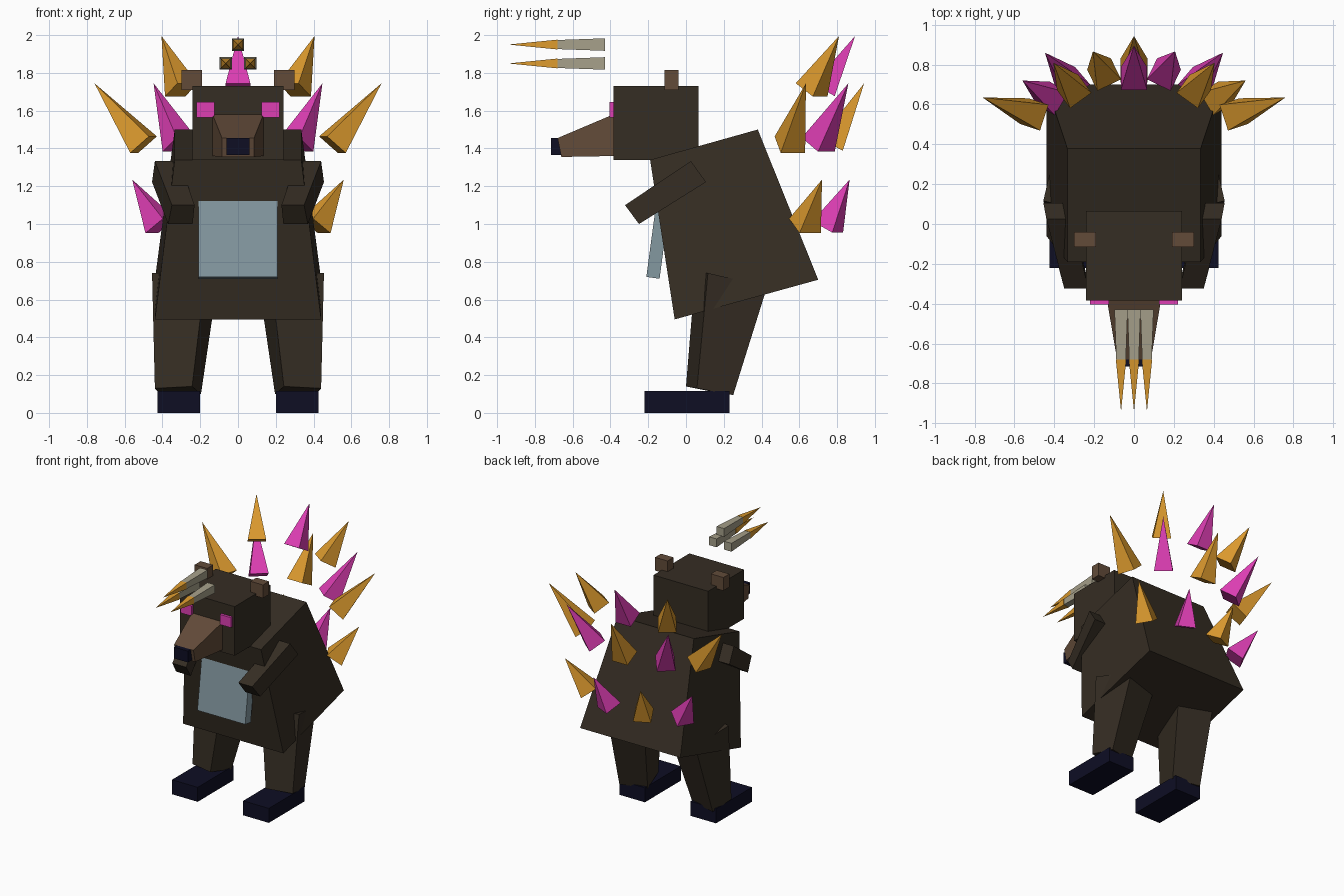
import bpy, bmesh
from mathutils import Vector

if "Cube" in bpy.data.objects:
    bpy.data.objects.remove(bpy.data.objects["Cube"])


def material(name, r, g, b):
    lin = lambda c: ((c / 255 + 0.055) / 1.055) ** 2.4 if c > 10 else c / 255 / 12.92
    m = bpy.data.materials.new(name)
    m.diffuse_color = (lin(r), lin(g), lin(b), 1)
    m.use_nodes = True
    m.node_tree.nodes["Principled BSDF"].inputs["Base Color"].default_value = m.diffuse_color
    return m


FUR = material("dark_fur", 53, 45, 35)
BROWN = material("muzzle_brown", 98, 75, 57)
NAVY = material("navy", 14, 14, 36)
BELLY = material("belly_blue_grey", 132, 152, 160)
PINK = material("pink", 222, 62, 180)
ORANGE = material("orange", 220, 154, 46)
BONE = material("bone_grey", 166, 160, 138)


def mesh_object(name, verts, faces, mat):
    bm = bmesh.new()
    vs = [bm.verts.new(v) for v in verts]
    for f in faces:
        bm.faces.new([vs[i] for i in f])
    bmesh.ops.recalc_face_normals(bm, faces=bm.faces)
    me = bpy.data.meshes.new(name)
    bm.to_mesh(me)
    bm.free()
    me.materials.append(mat)
    ob = bpy.data.objects.new(name, me)
    bpy.context.collection.objects.link(ob)
    return ob


def loft(name, a, b, mat):
    """Solid between two matching four-point ends."""
    sides = [(i, (i + 1) % 4, 4 + (i + 1) % 4, 4 + i) for i in range(4)]
    return mesh_object(name, a + b, [(0, 1, 2, 3), (4, 5, 6, 7)] + sides, mat)


def box(name, x, y, z, mat):
    ring = lambda h: [(x[0], y[0], h), (x[1], y[0], h), (x[1], y[1], h), (x[0], y[1], h)]
    return loft(name, ring(z[0]), ring(z[1]), mat)


def spike(name, base, tip, half, mat):
    """Four-sided pyramid with one base edge level."""
    base, tip = Vector(base), Vector(tip)
    axis = (tip - base).normalized()
    t = Vector((0, 0, 1)).cross(axis).normalized()
    u = axis.cross(t)
    corners = [base + half * (t * i + u * j) for i, j in ((-1, -1), (1, -1), (1, 1), (-1, 1))]
    return mesh_object(name, corners + [tip],
                       [(0, 1, 2, 3), (0, 1, 4), (1, 2, 4), (2, 3, 4), (3, 0, 4)], mat)


def band(w, front, back):
    """Four points across the body from a front and a back (y, z)."""
    return [(-w, *front), (w, *front), (w, *back), (-w, *back)]


# Torso and leaning belly plate
loft("torso", band(0.44, (-0.06, 0.495), (0.70, 0.705)),
     band(0.335, (-0.19, 1.34), (0.38, 1.50)), FUR)
loft("belly_plate", band(0.21, (-0.21, 0.72), (-0.14, 0.71)),
     band(0.21, (-0.155, 1.13), (-0.085, 1.12)), BELLY)

# Head, muzzle and nose
box("head", (-0.24, 0.24), (-0.385, 0.065), (1.34, 1.73), FUR)
loft("muzzle", band(0.135, (-0.385, 1.36), (-0.385, 1.58)),
     band(0.085, (-0.66, 1.355), (-0.68, 1.455)), BROWN)
box("nose", (-0.06, 0.06), (-0.715, -0.66), (1.365, 1.455), NAVY)

# Paired parts
for s, side in ((-1, "left"), (1, "right")):
    mir = lambda pts: [(s * x, y, z) for x, y, z in pts]
    box("eye_" + side, (s * 0.125, s * 0.22), (-0.405, -0.38), (1.565, 1.645), PINK)
    box("ear_" + side, (s * 0.19, s * 0.30), (-0.115, -0.04), (1.71, 1.815), BROWN)
    box("foot_" + side, (s * 0.20, s * 0.425), (-0.22, 0.23), (0, 0.115), NAVY)
    loft("arm_" + side,
         mir([(0.23, -0.323, 1.10), (0.35, -0.323, 1.10), (0.37, -0.249, 1.0), (0.24, -0.249, 1.0)]),
         mir([(0.31, 0.026, 1.333), (0.44, 0.026, 1.333), (0.455, 0.106, 1.222), (0.33, 0.106, 1.222)]),
         FUR)
    loft("leg_" + side,
         mir([(0.243, 0.0, 0.14), (0.44, 0.058, 0.13), (0.41, 0.25, 0.095), (0.196, 0.20, 0.10)]),
         mir([(0.17, 0.05, 0.75), (0.455, 0.116, 0.74), (0.383, 0.43, 0.67), (0.11, 0.37, 0.68)]),
         FUR)

    # Mirrored spikes on the back; the lowest row alternates colours across
    spike("top_spike_" + side, (s * 0.30, 0.665, 1.71), (s * 0.405, 0.81, 1.995), 0.066, ORANGE)
    spike("middle_spike_" + side, (s * 0.31, 0.70, 1.42), (s * 0.447, 0.86, 1.745), 0.068, PINK)
    spike("middle_outer_spike_" + side, (s * 0.50, 0.55, 1.42), (s * 0.76, 0.635, 1.745), 0.068, ORANGE)
    spike("lower_outer_spike_" + side, (s * 0.41, 0.63, 0.99), (s * 0.56, 0.72, 1.235), 0.066,
          ORANGE if s > 0 else PINK)
    spike("lower_inner_spike_" + side, (s * 0.15, 0.75, 0.985), (s * 0.206, 0.866, 1.235), 0.066,
          PINK if s > 0 else ORANGE)

# Centre spikes
spike("top_spike_centre", (0, 0.73, 1.71), (0, 0.895, 1.995), 0.066, PINK)
spike("middle_spike_centre", (0, 0.77, 1.42), (0, 0.943, 1.745), 0.068, ORANGE)

# Floating fingers with pointed claws
for i, (cx, cz) in enumerate(((-0.065, 1.85), (0, 1.95), (0.065, 1.85))):
    sq = lambda h, y: [(cx - h, y, cz - h), (cx + h, y, cz - h), (cx + h, y, cz + h), (cx - h, y, cz + h)]
    loft(f"finger_{i}", sq(0.033, -0.43), sq(0.024, -0.68), BONE)
    spike(f"claw_{i}", (cx, -0.68, cz), (cx, -0.94, cz), 0.026, ORANGE)
